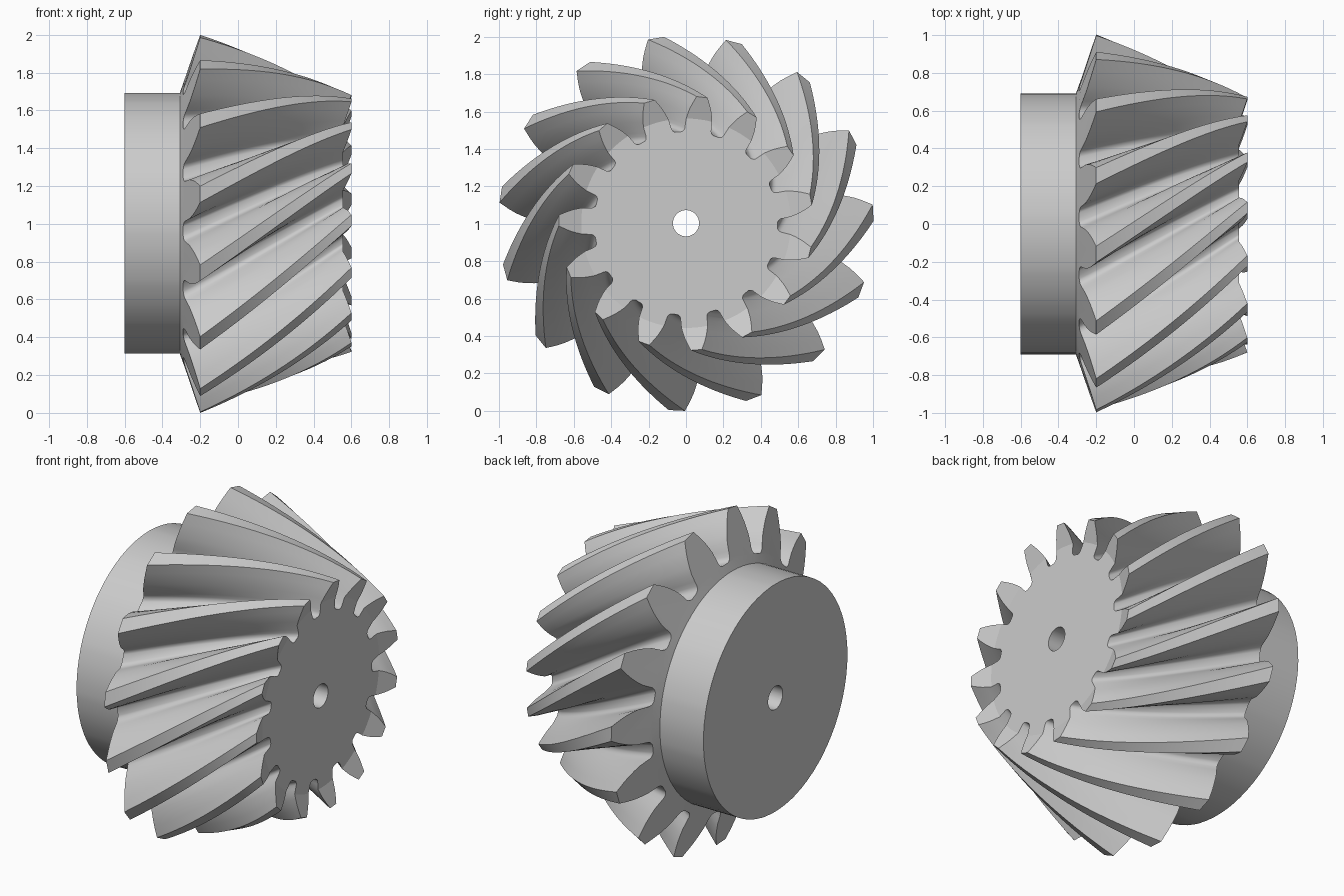
import bpy, bmesh
from math import sin, cos, radians

if "Cube" in bpy.data.objects:
    bpy.data.objects.remove(bpy.data.objects["Cube"])

TEETH, SECTIONS = 15, 18
PITCH = 360 / TEETH
CENTRE_Z = 1.003
PHASE, TWIST = 99.2, 40.5            # tooth angle at the big end, spiral sweep in degrees
FLAT_X, FLAT_R = 0.555, 0.56         # flat disc at the small end

# half tooth: (height fraction root->tip, half width in degrees)
HALF = [(0, 10.2), (.015, 9.4), (.05, 8.5), (.1, 8.0), (.2, 7.7), (.368, 7.2),
        (.5, 6.4), (.65, 5.4), (.8, 4.2), (1, 2.5)]
K = 5                                # index where the flat disc meets the front cone
N = len(HALF)
OUTLINE = [(t, -a) for t, a in HALF] + [(t, a) for t, a in HALF[::-1]] + [(0, PITCH / 2)]
M = len(OUTLINE)

bm = bmesh.new()


def lerp(a, b, t):
    return a + (b - a) * t


def vert(x, r, deg):
    a = radians(deg)
    return bm.verts.new((x, r * cos(a), CENTRE_Z + r * sin(a)))


def tooth_vert(s, t, deg):
    """Point on a tooth: s runs big end to small end, t runs root to tip."""
    r_front = lerp(.49, .68, t)
    x_front = FLAT_X + max(0, r_front - FLAT_R) * .375
    x = lerp(lerp(-.29, -.2, t), x_front, s)
    r = lerp(lerp(.74, 1.003, t), r_front, s)
    sweep = TWIST * (1 / (1 - .322 * s) - 1) / (1 / .678 - 1)
    return vert(x, r, PHASE + deg - sweep)


def bridge(a, b):
    n = len(a)
    for i in range(n):
        j = (i + 1) % n
        bm.faces.new((a[i], a[j], b[j], b[i]))


# Spiral tooth flanks, lands and gap floors
rings = []
for k in range(SECTIONS + 1):
    rings.append([tooth_vert(k / SECTIONS, t, i * PITCH + a)
                  for i in range(TEETH) for t, a in OUTLINE])
for a, b in zip(rings, rings[1:]):
    bridge(a, b)

# End faces of the teeth, collecting the round root ring of each end
root = {0: [], 1: []}
for end, ring in ((0, rings[0]), (1, rings[-1])):
    for i in range(TEETH):
        o = ring[i * M:(i + 1) * M]
        arc = lambda h: [tooth_vert(end, HALF[h][0], i * PITCH + f * HALF[h][1])
                         for f in (-.5, 0, .5)]
        base = arc(0)
        if end == 0:
            bm.faces.new(o[:2 * N] + base[::-1])
        else:
            top = arc(K)
            tip = bm.faces.new(o[K:2 * N - K] + top[::-1])
            for e in tip.edges:          # crisp crease where disc meets front cone
                e.smooth = False
            bm.faces.new(o[:K + 1] + top + o[2 * N - 1 - K:2 * N] + base[::-1])
        root[end] += [o[0]] + base + [o[2 * N - 1], o[2 * N]]

# Back cone, hub, bore and front disc
degs = [PHASE + i * PITCH + a for i in range(TEETH)
        for a in (-10.2, -5.1, 0, 5.1, 10.2, PITCH / 2)]
prev = root[0]
for x, r in ((-.308, .69), (-.6, .69), (-.6, .07), (FLAT_X, .07)):
    ring = [vert(x, r, d) for d in degs]
    bridge(prev, ring)
    prev = ring
bridge(prev, root[1])

bmesh.ops.recalc_face_normals(bm, faces=bm.faces)
mesh = bpy.data.meshes.new("spiral_bevel_gear")
bm.to_mesh(mesh)
bm.free()
gear = bpy.data.objects.new("spiral_bevel_gear", mesh)
bpy.context.collection.objects.link(gear)
bpy.context.view_layer.objects.active = gear
gear.select_set(True)
bpy.ops.object.shade_smooth_by_angle(angle=radians(30))
